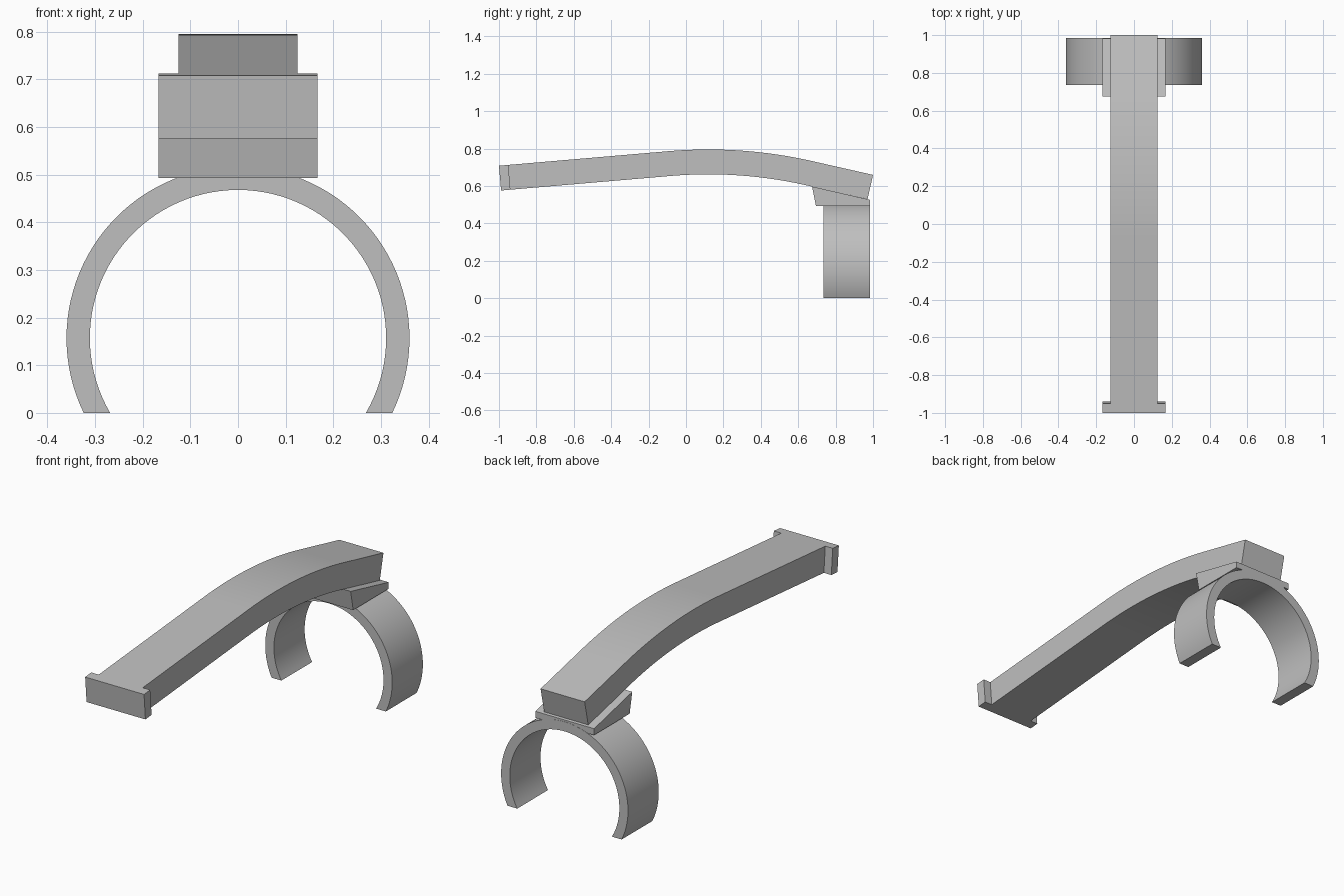
import bpy, bmesh
from math import sin, cos, asin, pi, radians
from mathutils import Vector

if "Cube" in bpy.data.objects:
    bpy.data.objects.remove(bpy.data.objects["Cube"])

grey = bpy.data.materials.new("plain_grey")
grey.use_nodes = True
colour = (0.52, 0.52, 0.52, 1)
grey.diffuse_color = colour
grey.node_tree.nodes["Principled BSDF"].inputs["Base Color"].default_value = colour


def band(name, rail_a, rail_b, low, high, axis):
    """Solid strip between two flat rails, extruded from low to high along x or y."""
    bm = bmesh.new()

    def place(p, d):
        return bm.verts.new((d, p[0], p[1]) if axis == "x" else (p[0], d, p[1]))

    rings = [[place(a, low), place(b, low), place(b, high), place(a, high)]
             for a, b in zip(rail_a, rail_b)]
    for r, s in zip(rings, rings[1:]):
        for i in range(4):
            j = (i + 1) % 4
            bm.faces.new((r[i], r[j], s[j], s[i]))
    bm.faces.new(rings[0])
    bm.faces.new(rings[-1])
    bmesh.ops.recalc_face_normals(bm, faces=bm.faces)
    mesh = bpy.data.meshes.new(name)
    bm.to_mesh(mesh)
    bm.free()
    mesh.materials.append(grey)
    ob = bpy.data.objects.new(name, mesh)
    bpy.context.collection.objects.link(ob)
    bpy.ops.object.select_all(action="DESELECT")
    ob.select_set(True)
    bpy.context.view_layer.objects.active = ob
    bpy.ops.object.shade_smooth_by_angle(angle=radians(30))
    return ob


# Arm: straight, gently arched, straight again
thick, radius = 0.133, 2.5
centre = Vector((0.12, 0.795 - radius))
rise, fall = 0.0855, 0.2225


def arc_point(angle, r):
    return centre + r * Vector((sin(angle), cos(angle)))


steps = 32
angles = [-rise + (rise + fall) * i / steps for i in range(steps + 1)]
top = [arc_point(a, radius) for a in angles]
bottom = [arc_point(a, radius - thick) for a in angles]
front_dir = Vector((cos(rise), sin(rise)))
back_dir = Vector((cos(fall), -sin(fall)))
front_len = (top[0].x + 1) / front_dir.x
back_len = (1 - top[-1].x) / back_dir.x
plate_depth = 0.05


def front_pair(distance):
    return [rail[0] - front_dir * distance for rail in (top, bottom)]


plate_front = front_pair(front_len)
plate_back = front_pair(front_len - plate_depth)
band("arm", [plate_back[0]] + top + [top[-1] + back_dir * back_len],
     [plate_back[1]] + bottom + [bottom[-1] + back_dir * back_len],
     -0.125, 0.125, "x")

# End plate, wider than the arm
band("end_plate", [plate_front[0], plate_back[0]],
     [plate_front[1], plate_back[1]], -0.167, 0.167, "x")

# Wedge between the arm and the clip
band("wedge", [(0.674, 0.597), (0.983, 0.526)],
     [(0.695, 0.493), (0.983, 0.493)], -0.167, 0.167, "x")

# Open clip ring, cut level at the ground
clip_z = 0.157


def clip_rail(r):
    end = asin(clip_z / r)
    n = 72
    return [(r * cos(a), clip_z + r * sin(a))
            for a in (-end + (pi + 2 * end) * i / n for i in range(n + 1))]


band("clip_ring", clip_rail(0.36), clip_rail(0.311), 0.735, 0.984, "y")
